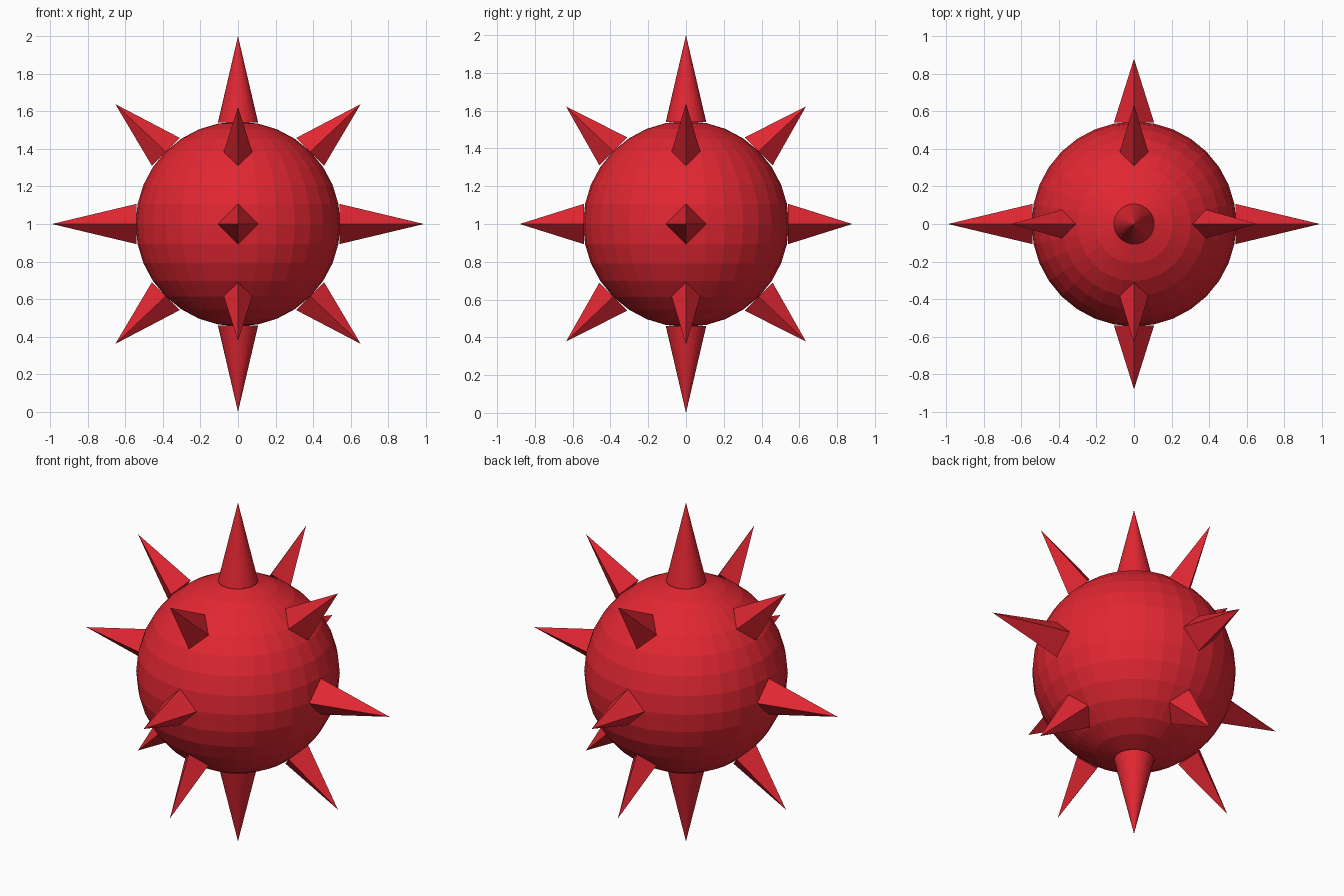
import bpy, bmesh, math
from mathutils import Vector

if "Cube" in bpy.data.objects:
    bpy.data.objects.remove(bpy.data.objects["Cube"])

red = bpy.data.materials.new("red")
red.diffuse_color = (0.76, 0.02, 0.032, 1)
red.use_nodes = True
red.node_tree.nodes["Principled BSDF"].inputs["Base Color"].default_value = red.diffuse_color
CENTRE = Vector((0, 0, 1))


def finish(name, bm):
    bmesh.ops.recalc_face_normals(bm, faces=bm.faces)
    me = bpy.data.meshes.new(name)
    bm.to_mesh(me)
    bm.free()
    me.materials.append(red)
    ob = bpy.data.objects.new(name, me)
    ob.location = CENTRE
    bpy.context.collection.objects.link(ob)


def spike(name, base_dir, tip, side, sides=4, half_u=0.107, half_side=0.107, base_r=0.54):
    """Pointed cone or pyramid; 'side' is one axis across its base."""
    d, s = Vector(base_dir).normalized(), Vector(side)
    u = d.cross(s)
    bm = bmesh.new()
    ring = []
    for i in range(sides):
        a = 2 * math.pi * i / sides
        ring.append(bm.verts.new(d * base_r + u * half_u * math.cos(a) + s * half_side * math.sin(a)))
    apex = bm.verts.new(tip)
    bm.faces.new(ring)
    for i in range(sides):
        bm.faces.new((ring[i], ring[(i + 1) % sides], apex))
    finish(name, bm)


# faceted ball
bm = bmesh.new()
bmesh.ops.create_uvsphere(bm, u_segments=32, v_segments=16, radius=0.545)
finish("ball", bm)

for s in (-1, 1):
    # round spikes at top and bottom
    spike("pole_spike", (0, 0, s), (0, 0, s), (1, 0, 0), sides=32)
    # four-sided spikes around the middle
    spike("side_spike", (s, 0, 0), (s * 0.99, 0, 0), (0, 1, 0))
    spike("front_back_spike", (0, s, 0), (0, s * 0.88, 0), (1, 0, 0))
    # slanted four-sided spikes
    for t in (-1, 1):
        spike("slanted_side_spike", (s, 0, t), (s * 0.653, 0, t * 0.638), (0, 1, 0),
              half_u=0.105, half_side=0.076, base_r=0.543)
        spike("slanted_front_back_spike", (0, s, t), (0, s * 0.635, t * 0.622), (1, 0, 0),
              half_u=0.105, half_side=0.076, base_r=0.543)
